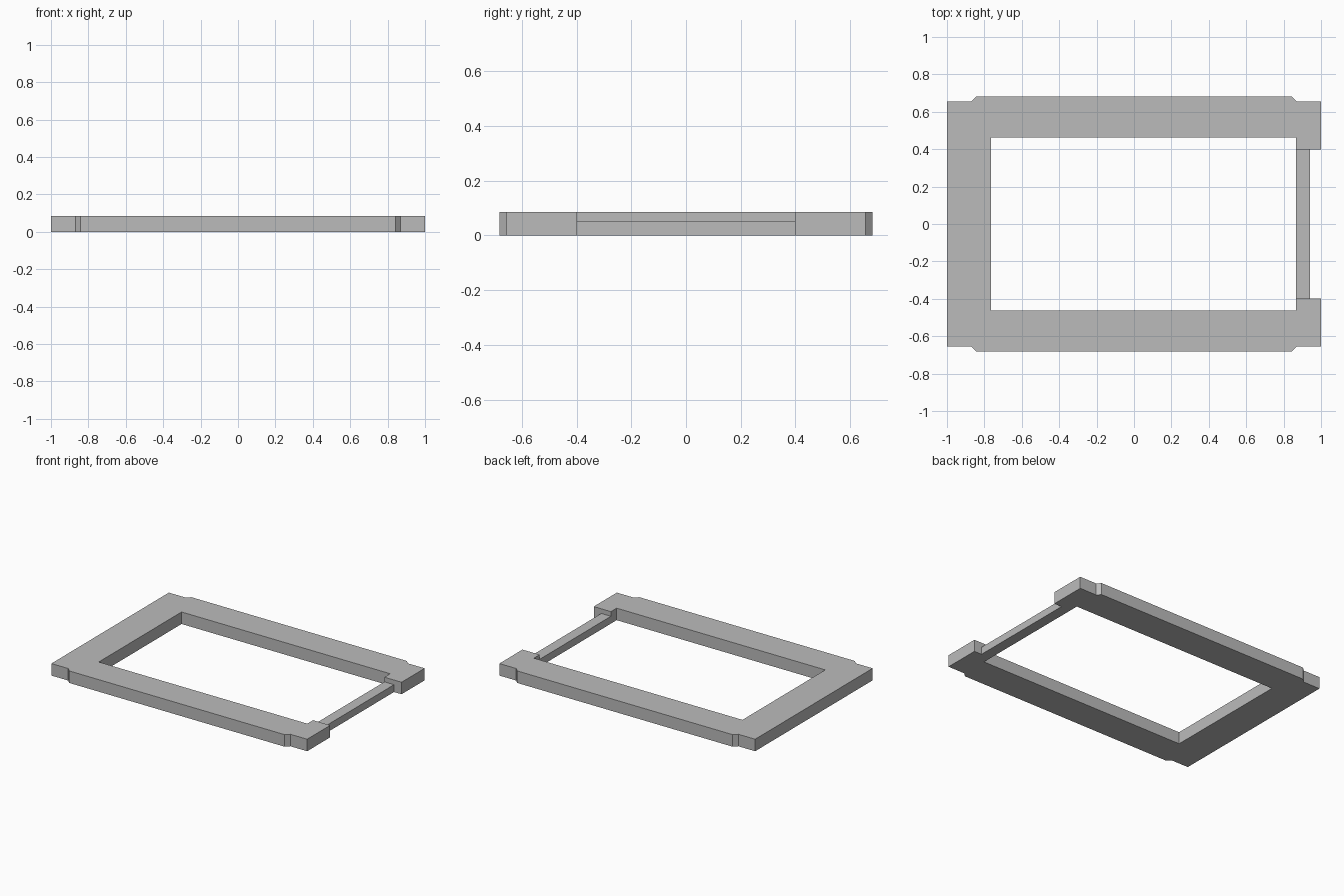
import bpy
import bmesh

cube = bpy.data.objects.get("Cube")
if cube:
    bpy.data.objects.remove(cube, do_unlink=True)

HEIGHT = 0.085
RAIL_HEIGHT = 0.052
NOTCH_Y = 0.398
OPENING_X = 0.866

grey = bpy.data.materials.new("plain grey")
grey.use_nodes = True
colour = (0.5, 0.5, 0.5, 1)
grey.diffuse_color = colour
grey.node_tree.nodes["Principled BSDF"].inputs["Base Color"].default_value = colour


def plate(name, outline, height):
    """Extrude a flat outline upward from the floor."""
    bm = bmesh.new()
    base = bm.faces.new([bm.verts.new((x, y, 0)) for x, y in outline])
    top = bmesh.ops.extrude_face_region(bm, geom=[base], use_keep_orig=True)
    verts = [v for v in top["geom"] if isinstance(v, bmesh.types.BMVert)]
    bmesh.ops.translate(bm, verts=verts, vec=(0, 0, height))
    bmesh.ops.recalc_face_normals(bm, faces=bm.faces)
    mesh = bpy.data.meshes.new(name)
    bm.to_mesh(mesh)
    bm.free()
    mesh.materials.append(grey)
    obj = bpy.data.objects.new(name, mesh)
    bpy.context.collection.objects.link(obj)
    return obj


def mirrored(points):
    """Continue a path with its reflection across the x axis."""
    return points + [(x, -y) for x, y in reversed(points)]


# Frame open on the right, with chamfered steps along the long sides
outer = [(1, NOTCH_Y), (1, 0.656), (0.868, 0.656), (0.842, 0.682),
         (-0.842, 0.682), (-0.868, 0.656), (-1, 0.656)]
inner = [(OPENING_X, NOTCH_Y), (OPENING_X, 0.4625), (-0.765, 0.4625)]
plate("frame", mirrored(outer) + mirrored(inner)[::-1], HEIGHT)

# Low, thin rail closing the right side
plate("low_rail", mirrored([(0.941, NOTCH_Y)]) + mirrored([(OPENING_X, NOTCH_Y)])[::-1],
      RAIL_HEIGHT)
